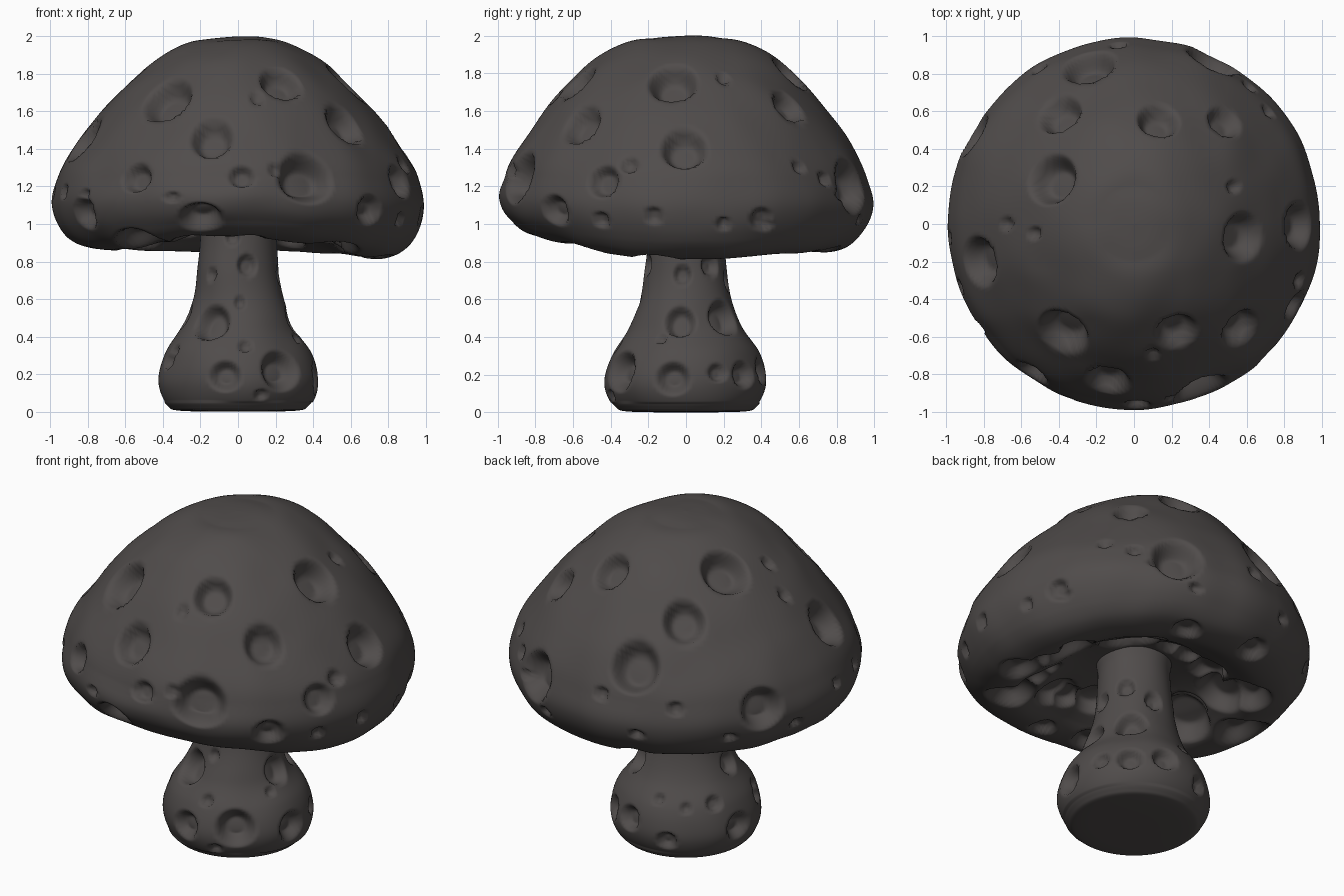
import bpy, bmesh, math, random
from mathutils import Vector, noise

if "Cube" in bpy.data.objects:
    bpy.data.objects.remove(bpy.data.objects["Cube"])

random.seed(4)

mat = bpy.data.materials.new("dark stone grey")
mat.diffuse_color = (0.08, 0.072, 0.07, 1)
mat.use_nodes = True
mat.node_tree.nodes["Principled BSDF"].inputs["Base Color"].default_value = mat.diffuse_color


def spline(pts, n):
    """Smooth profile through the given (radius, height) points."""
    out = []
    p = [pts[0]] + pts + [pts[-1]]
    for i in range(1, len(p) - 2):
        for k in range(n):
            t = k / n
            out.append(tuple(0.5 * (2 * b + (c - a) * t + (2 * a - 5 * b + 4 * c - d) * t * t
                                    + (3 * b - a - 3 * c + d) * t ** 3)
                             for a, b, c, d in zip(p[i - 1], p[i], p[i + 1], p[i + 2])))
    out.append(pts[-1])
    return [(max(0, r), z) for r, z in out]


def locate(prof, view, a, b):
    """Point on the lathe: F = (x, z) front, R = (y, z) right, T = (x, y) top, A = (degrees, z)."""
    if view == 'T':
        R = math.hypot(a, b)
        z = min(prof, key=lambda q: abs(q[0] - R))[1]
        return Vector((a, b, z))
    R = min(prof, key=lambda q: abs(q[1] - b))[0]
    if view == 'A':
        t = math.radians(a)
        return Vector((R * math.cos(t), R * math.sin(t), b))
    s = math.sqrt(max(0, R * R - a * a))
    return Vector((a, -s, b)) if view == 'F' else Vector((s, a, b))


def lathe(name, prof, cols, pits, warp=None):
    """Revolve a profile, then press round pits (centre, radius, depth) into it."""
    bm = bmesh.new()
    rings = []
    for r, z in prof:
        rings.append([bm.verts.new((r * math.cos(2 * math.pi * i / cols),
                                    r * math.sin(2 * math.pi * i / cols), z)) for i in range(cols)])
    for A, B in zip(rings, rings[1:]):
        for i in range(cols):
            j = (i + 1) % cols
            bm.faces.new((A[i], A[j], B[j], B[i]))
    bmesh.ops.remove_doubles(bm, verts=bm.verts, dist=0.0002)
    bmesh.ops.recalc_face_normals(bm, faces=bm.faces)
    bm.normal_update()
    moved = []
    for v in bm.verts:
        co, d = v.co, 0.0
        for c, r, depth in pits:
            q = (co - c).length_squared / (r * r)
            if q < 1:
                s = min(1, (1 - q) * 1.35)
                d = max(d, depth * s * s * (3 - 2 * s))
        d += 0.012 * noise.noise(co * 4) if co.z > 0.05 else 0
        new = co - v.normal * d
        if warp:
            new.z += warp(co)
        moved.append(new)
    for v, p in zip(bm.verts, moved):
        v.co = p
    for f in bm.faces:
        f.smooth = True
    me = bpy.data.meshes.new(name)
    bm.to_mesh(me)
    bm.free()
    me.materials.append(mat)
    ob = bpy.data.objects.new(name, me)
    bpy.context.collection.objects.link(ob)


# Cap: dome with a rolled rim and a hollow underside
cap = spline([(0, 2.0), (.15, 1.99), (.3, 1.95), (.5, 1.825), (.71, 1.62), (.905, 1.36),
              (.968, 1.22), (.99, 1.1), (.95, .985), (.85, .89), (.7, .865), (.55, .925),
              (.4, 1.0), (.19, 1.05), (0, 1.06)], 12)
dome = cap[:8 * 12]
cap_pits = [('F', -.38, 1.64, .15), ('F', .23, 1.72, .12), ('F', -.14, 1.44, .12),
            ('F', -.54, 1.24, .09), ('F', .02, 1.24, .07), ('F', .36, 1.23, .16),
            ('F', -.82, 1.05, .10), ('F', .57, 1.52, .12), ('F', .70, 1.07, .09),
            ('F', .86, 1.23, .09), ('F', .10, 1.63, .04), ('F', -.35, 1.12, .04),
            ('F', .20, 1.28, .04), ('F', -.2, .97, .12), ('T', .58, -.07, .14),
            ('T', .48, .54, .10),
            ('R', -.01, 1.40, .13), ('R', .88, 1.20, .15), ('R', -.30, 1.31, .05),
            ('R', -.45, 1.04, .045), ('R', -.17, 1.07, .045), ('R', .40, 1.05, .06),
            ('R', .60, 1.30, .04), ('R', .20, 1.77, .04), ('T', -.24, .84, .15),
            ('T', -.40, .59, .13), ('T', -.44, .24, .15), ('T', .13, .55, .12),
            ('T', -.82, -.20, .14), ('A', 151, 1.18, .13), ('T', -.68, 0, .04),
            ('T', -.53, -.05, .04)]
pits = [(locate(dome, v, a, b), r, r * .72) for v, a, b, r in cap_pits]
for k in range(14):   # small chips round the back and sides of the rim
    pits.append((locate(dome, 'A', 15 + k * 15 + random.uniform(-6, 6), random.uniform(1.0, 1.3)),
                 random.uniform(.03, .045), .035))
for k in range(30):   # hollows on the underside
    a, R = k * 2.4, random.uniform(.33, .82)
    z = min(cap[9 * 12:], key=lambda q: abs(q[0] - R))[1]
    r = random.uniform(.08, .17)
    pits.append((Vector((R * math.cos(a), R * math.sin(a), z)), r, r * .6))


def cap_warp(co):
    """Lift the rim at the front, drop it on the right, fill the dome front and back."""
    R = max(.001, math.hypot(co.x, co.y))
    w = min(1, max(0, (1.25 - co.z) / .3)) * min(1, R / .6)
    dz = w * (.07 * max(0, -co.y / R) ** 4 - .045 * max(0, co.x / R) ** 3
              - .015 * max(0, co.y / R) ** 3)
    if co.z > 1.2 and .2 < R:
        dz += .04 * (co.y / R) ** 2 * max(0, math.sin(math.pi * (R - .2) / .78))
    return dz


lathe("mushroom_cap", cap, 288, pits, cap_warp)

# Stem: flared foot narrowing up into the cap
stem = spline([(0, 0), (.3, .004), (.375, .03), (.42, .11), (.425, .2), (.385, .32), (.3, .45),
               (.245, .6), (.212, .8), (.2, .97), (.2, 1.12), (0, 1.13)], 11)
side = stem[2 * 11:10 * 11]
stem_pits = [('F', -.14, .47, .11), ('F', -.07, .19, .09), ('F', .23, .22, .12),
             ('F', .05, .78, .06), ('F', -.03, .93, .045), ('F', .01, .58, .035),
             ('F', .04, .35, .04), ('F', -.34, .32, .04), ('F', .12, .09, .035),
             ('F', -.14, .73, .035), ('R', -.03, .48, .09), ('R', -.07, .18, .095),
             ('R', .17, .21, .055), ('R', .31, .20, .08), ('R', .20, .50, .10),
             ('R', -.02, .73, .055), ('R', .13, .78, .06), ('R', -.13, .39, .03),
             ('A', 80, .70, .06), ('A', 75, .22, .08), ('A', 110, .14, .06),
             ('A', 125, .33, .035), ('A', 100, .36, .035), ('A', 150, .34, .05),
             ('A', 170, .18, .09), ('A', 185, .50, .07), ('A', 205, .27, .05),
             ('A', 140, .68, .05)]
lathe("mushroom_stem", stem, 144,
      [(locate(side, v, a, b), r, r * .7) for v, a, b, r in stem_pits])
